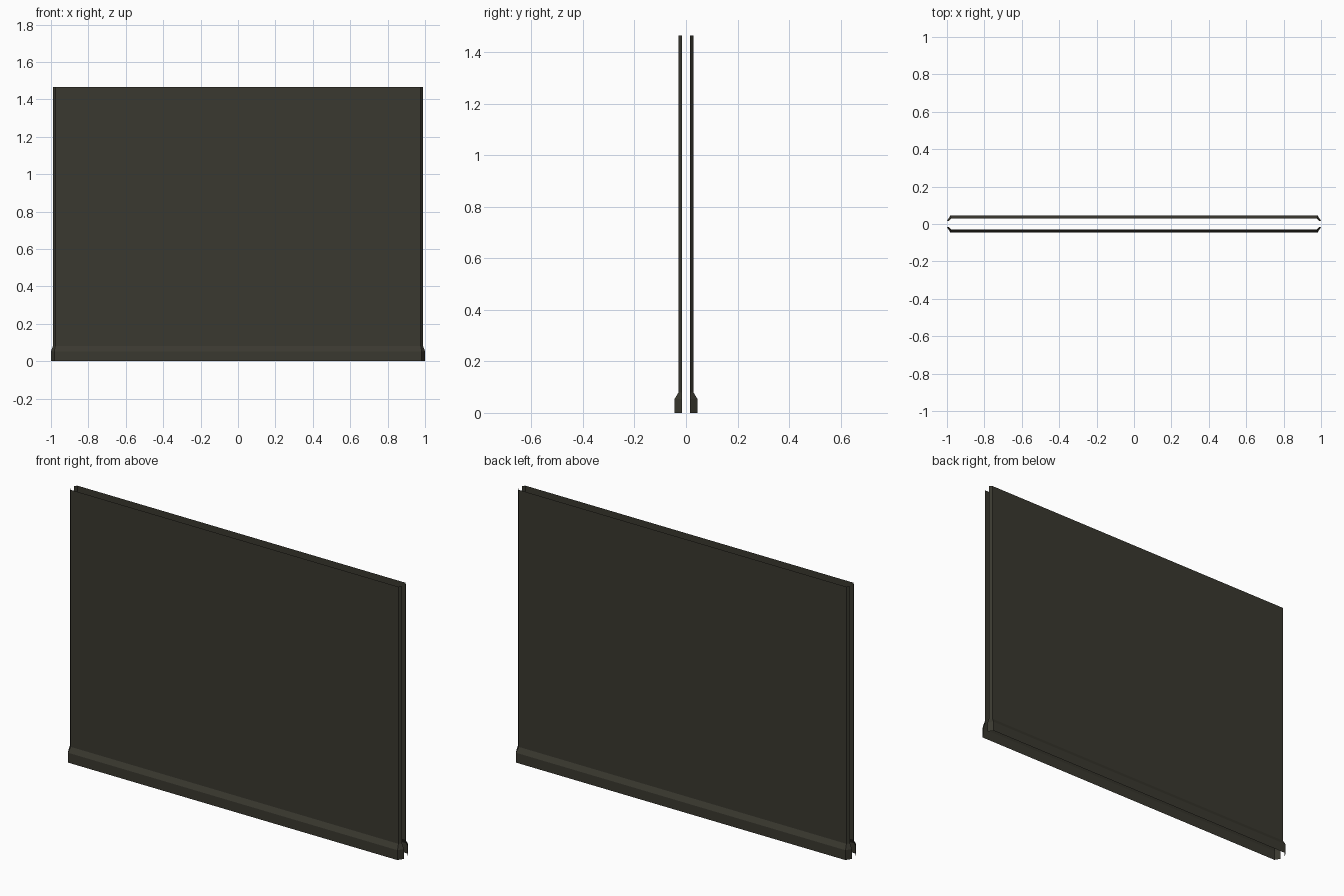
import bpy, bmesh

if "Cube" in bpy.data.objects:
    bpy.data.objects.remove(bpy.data.objects["Cube"])

wall_mat = bpy.data.materials.new("dark olive grey")
wall_mat.diffuse_color = (0.042, 0.040, 0.029, 1)
wall_mat.use_nodes = True
wall_mat.node_tree.nodes["Principled BSDF"].inputs["Base Color"].default_value = wall_mat.diffuse_color

INNER = 0.016  # distance of the open sheet edges from the centre plane


def sheet(name, levels, side):
    """Open sheet with bevelled ends; levels are (z, depth, bend_x, end_x)."""
    bm = bmesh.new()
    rings = []
    for z, depth, bend, end in levels:
        plan = [(-end, -INNER), (-bend, -depth), (bend, -depth), (end, -INNER)]
        rings.append([bm.verts.new((x * side, y * side, z)) for x, y in plan])
    for low, high in zip(rings, rings[1:]):
        for i in range(3):
            bm.faces.new((low[i], low[i + 1], high[i + 1], high[i]))
    mesh = bpy.data.meshes.new(name)
    bm.to_mesh(mesh)
    bm.free()
    mesh.materials.append(wall_mat)
    obj = bpy.data.objects.new(name, mesh)
    bpy.context.collection.objects.link(obj)


# Front and back halves are the same part turned half a circle
for label, side in (("front", 1), ("back", -1)):
    # Tall thin wall panel
    sheet(label + "_wall_panel",
          [(0.08, 0.029, 0.977, 0.99), (1.465, 0.029, 0.977, 0.99)], side)
    # Skirting board with sloped top
    sheet(label + "_skirting",
          [(0.0, 0.045, 0.982, 1.0), (0.053, 0.045, 0.982, 1.0),
           (0.08, 0.029, 0.977, 0.99)], side)
